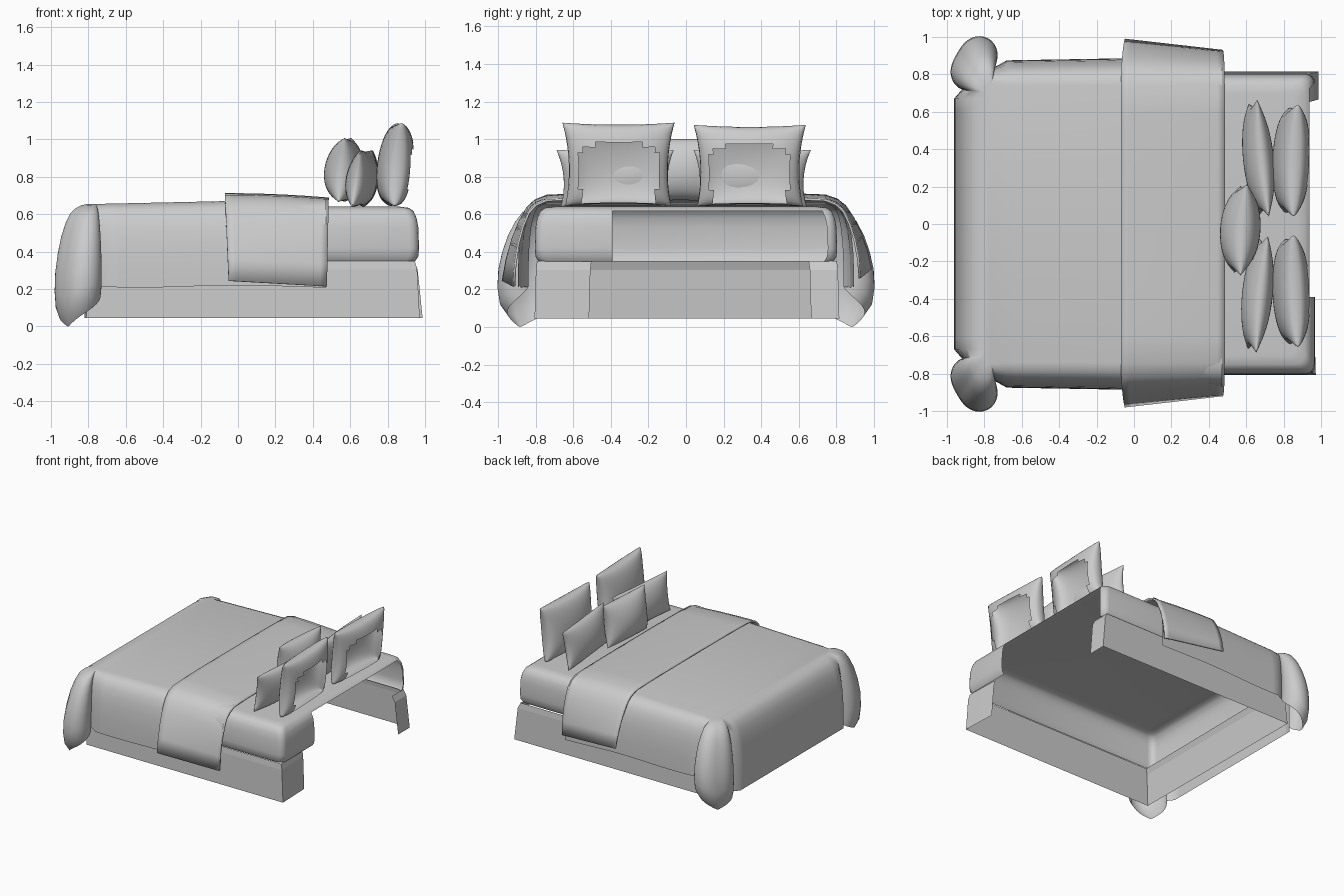
import bpy, bmesh, math
from mathutils import Matrix, Vector

if "Cube" in bpy.data.objects:
    bpy.data.objects.remove(bpy.data.objects["Cube"])


def finish(name, bm, smooth=40):
    bmesh.ops.remove_doubles(bm, verts=bm.verts, dist=0.0005)
    bmesh.ops.recalc_face_normals(bm, faces=bm.faces)
    me = bpy.data.meshes.new(name)
    bm.to_mesh(me)
    bm.free()
    ob = bpy.data.objects.new(name, me)
    bpy.context.collection.objects.link(ob)
    if smooth:
        bpy.ops.object.select_all(action='DESELECT')
        ob.select_set(True)
        bpy.context.view_layer.objects.active = ob
        bpy.ops.object.shade_smooth_by_angle(angle=math.radians(smooth))
    return ob


def loft(rings, closed=False, cap=False):
    """Skin a list of equally long point rings; cap fills the last ring."""
    bm = bmesh.new()
    vs = [[bm.verts.new(p) for p in r] for r in rings]
    n = len(vs[0])
    for a, b in zip(vs, vs[1:]):
        for i in range(n if closed else n - 1):
            j = (i + 1) % n
            bm.faces.new((a[i], a[j], b[j], b[i]))
    if cap:
        bm.faces.new(vs[-1])
    return bm


def sgn(v):
    return math.copysign(1, v)


# Base frame: thin walls, open at the bottom and in the middle of the head end
plan = [(0.95, -0.51), (0.955, -0.64), (0.96, -0.8), (-0.8, -0.8),
        (-0.8, 0.81), (0.965, 0.81), (0.965, 0.66)]
rings = [[(x + sgn(x) * d * (1.2 if y < 0 else 2.2), y + sgn(y) * d * 0.6, z) for x, y in plan]
         for z, d in ((0.055, 0.01), (0.315, -0.002), (0.362, -0.012))]
finish("bed_base", loft(rings), 0)


# Mattress: rounded shell, open below and over most of the head end
def mattress_ring(z, inset):
    x0, x1, h, r = -0.86 + inset, 0.968 - inset, 0.805 - inset, 0.05
    pts = []
    for cx, cy, a0 in ((x1 - r, -h + r, -90), (x1 - r, h - r, 0),
                       (x0 + r, h - r, 90), (x0 + r, -h + r, 180)):
        for k in range(5):
            a = math.radians(a0 + 22.5 * k)
            pts.append((cx + r * math.cos(a), cy + r * math.sin(a), z))
        if a0 == -90:
            pts += [(x1, -0.39, z), (x1, 0.3, z)]
    return pts


layers = [(0.36, 0.02), (0.385, 0.004), (0.43, 0), (0.54, 0.004), (0.59, 0.013),
          (0.628, 0.03), (0.645, 0.055), (0.651, 0.1)]
bm = loft([mattress_ring(*l) for l in layers], closed=True, cap=True)
gone = [f for f in bm.faces
        if f.calc_center_median().x > 0.94 and f.calc_center_median().z < 0.62
        and -0.39 < f.calc_center_median().y < 0.74]
bmesh.ops.delete(bm, geom=gone, context='FACES')
finish("mattress", bm, 50)

# Blanket: shoulder and hem given side by side, with a corner weight; corners gather into lobes
half = []
for k in range(25):                                     # long side
    x = 0.47 - 1.15 * k / 24
    half.append(((x, -0.74), (x, -0.895 + 0.02 * k / 24),
                 0.225 + 0.006 * math.cos(6 * x), 0))
for k in range(33):                                     # foot corner
    a = k / 32
    t = math.radians(-90 - 90 * a)
    p = math.radians(10 - 255 * a)
    r = 0.13 + 0.024 * math.cos(2 * p + math.radians(120))
    z = 0.01 + 0.215 * max(0, 1 - 1.7 * a) ** 1.2 + 0.09 * max(0, 2.4 * a - 1.4) ** 1.3
    half.append(((-0.76 + 0.05 * math.cos(t), -0.70 + 0.05 * math.sin(t)),
                 (-0.855 + r * math.cos(p), -0.858 + r * math.sin(p)), z,
                 math.sin(math.pi * a) ** 0.5 if 0 < k < 32 else 0))
for k in range(12):                                     # foot end
    y = -0.67 + 0.65 * k / 11
    half.append(((-0.8, y), (-0.962, y), 0.1, 0))
path = half + [((s[0], -s[1]), (h[0], -h[1]), z, w) for s, h, z, w in reversed(half)]
fall = [(1, 0.78, 1), (1, 0.95, 0.9), (0.99, 1, 0.76), (0.97, 0.98, 0.6), (0.92, 0.9, 0.44),
        (0.84, 0.78, 0.29), (0.72, 0.64, 0.17), (0.56, 0.49, 0.08), (0.38, 0.33, 0.035),
        (0.18, 0.16, 0.01), (0, 0, 0)]
rings = []
for side_out, corner_out, drop in fall:
    ring = []
    for s, h, z, w in path:
        top = 0.665 + 0.022 * (s[0] + 0.8)
        out = side_out + (corner_out - side_out) * w
        ring.append((s[0] + (h[0] - s[0]) * out, s[1] + (h[1] - s[1]) * out,
                     top + (z - top) * drop))
    rings.append(ring)
finish("blanket", loft(rings, cap=True), 60)

# Runner: folded throw laid across the bed, flaring towards the foot
cross = [(0.93, 0.0), (0.92, 0.25), (0.9, 0.48), (0.872, 0.68), (0.838, 0.84),
         (0.80, 0.925), (0.74, 0.98), (0.6, 0.993), (0.3, 1.0)]
rings = []
for k in range(15):
    u = k / 14
    x = -0.07 + 0.555 * u
    top = 0.718 - 0.024 * u ** 2
    ring = []
    for side, hem in ((-1, 0.255 - 0.03 * u), (1, 0.32 - 0.05 * u)):
        pts = []
        for y, f in cross:
            flare = (0.045 - 0.06 * u + 0.01 * (side > 0)) * (1 - f)
            xx = x + (0.02 - 0.03 * u) * (1 - f)
            pts.append((xx, side * (y + flare), hem + (top - hem) * f))
        ring += pts if side < 0 else pts[::-1]
    rings.append(ring)
runner = finish("runner", loft(rings), 50)
mod = runner.modifiers.new("thickness", 'SOLIDIFY')
mod.thickness = 0.012
mod.offset = 0


# Pillows: two bulged sheets with pinched corners; the big ones are open at the back
def pillow(name, centre, w, h, t, yaw, lean, puff=0.5, open_back=False):
    n = 20
    bm = bmesh.new()
    for side in (-1, 1):
        grid = []
        for i in range(n + 1):
            u = math.sin(math.pi / 2 * (2 * i / n - 1))
            row = []
            for j in range(n + 1):
                v = math.sin(math.pi / 2 * (2 * j / n - 1))
                bulge = max(0, (1 - u * u) * (1 - v * v)) ** puff
                y = w * u * (1 - 0.09 * (1 - v * v) + 0.03 * v)
                z = h * v * (1 - 0.05 * (1 - u * u))
                row.append(bm.verts.new((side * t * bulge * (1 - 0.1 * v), y, z)))
            grid.append(row)
        for i in range(n):
            for j in range(n):
                f = bm.faces.new((grid[i][j], grid[i + 1][j],
                                  grid[i + 1][j + 1], grid[i][j + 1]))
                c = f.calc_center_median()
                if open_back and side > 0 and abs(c.y) < 0.7 * w and -0.9 * h < c.z < 0.5 * h:
                    bm.faces.remove(f)
    loose = [v for v in bm.verts if not v.link_faces]
    bmesh.ops.delete(bm, geom=loose, context='VERTS')
    m = (Matrix.Translation(Vector(centre)) @ Matrix.Rotation(yaw, 4, 'Z')
         @ Matrix.Rotation(lean, 4, 'Y'))
    bm.transform(m)
    finish(name, bm, 60)


pillow("large_pillow_left", (0.845, 0.34, 0.87), 0.29, 0.217, 0.1, -0.04, 0.09, 0.36, True)
pillow("large_pillow_right", (0.845, -0.36, 0.877), 0.29, 0.222, 0.1, 0.04, 0.09, 0.36, True)
pillow("medium_pillow_left", (0.667, 0.35, 0.802), 0.305, 0.153, 0.08, 0.1, 0.15)
pillow("medium_pillow_right", (0.662, -0.375, 0.802), 0.305, 0.153, 0.08, -0.1, 0.15)
pillow("small_centre_pillow", (0.57, -0.03, 0.848), 0.238, 0.172, 0.107, -0.07, 0.1)

# Rest everything on the floor
low = min(v.co.z for o in bpy.context.collection.objects for v in o.data.vertices)
for o in bpy.context.collection.objects:
    o.location.z -= low
